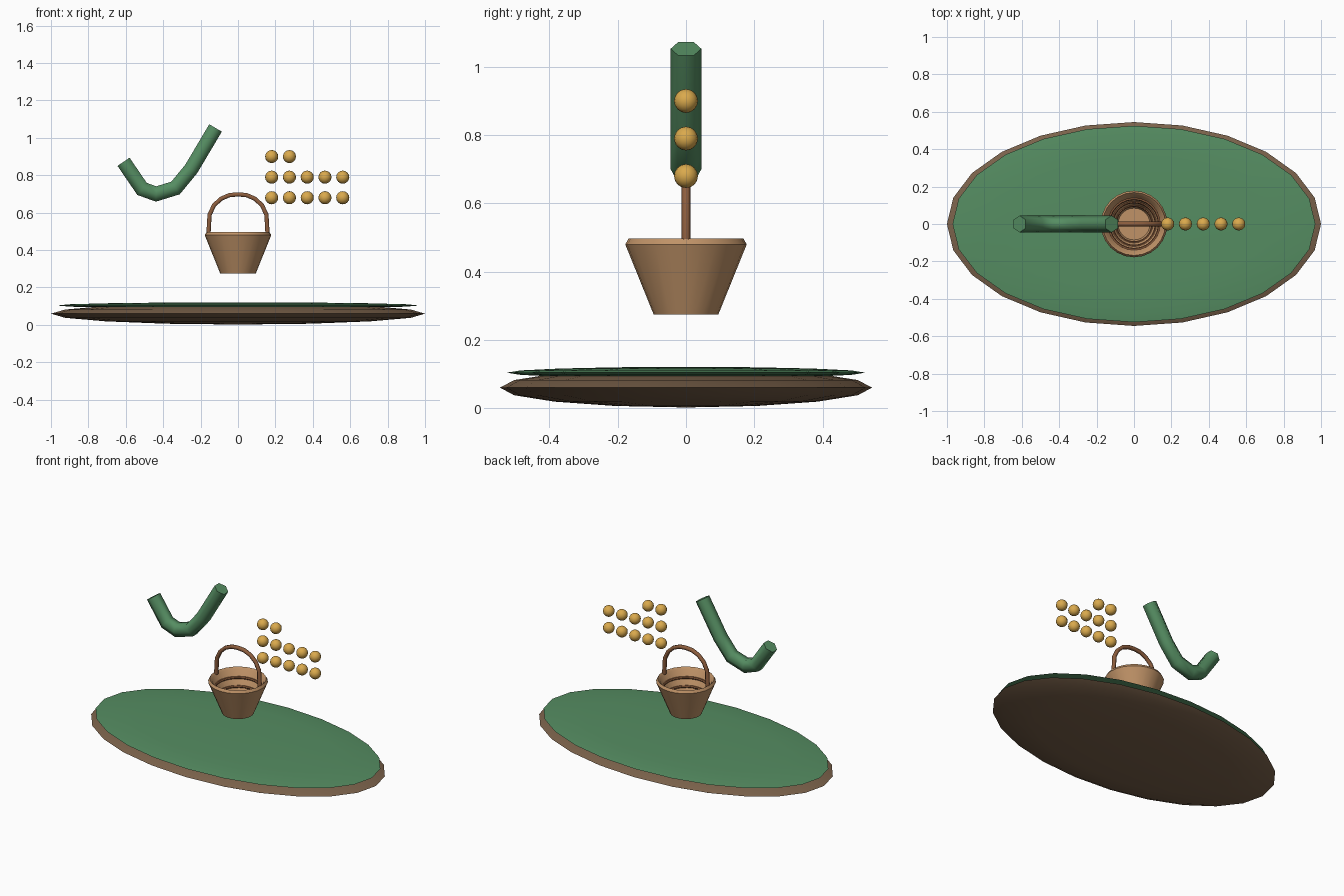
import bpy, bmesh, math
from mathutils import Vector

if "Cube" in bpy.data.objects:
    bpy.data.objects.remove(bpy.data.objects["Cube"])


def material(name, r, g, b):
    m = bpy.data.materials.new(name)
    m.diffuse_color = [(c / 255) ** 2.2 for c in (r, g, b)] + [1]
    m.use_nodes = True
    m.node_tree.nodes["Principled BSDF"].inputs["Base Color"].default_value = m.diffuse_color
    return m


GREEN = material("green", 86, 140, 98)
EARTH = material("earth", 122, 98, 76)
WICKER = material("wicker", 190, 145, 103)
WOOD = material("wood", 140, 94, 64)
GOLD = material("gold", 217, 168, 78)


def finish(bm, name, mat, angle=65):
    bmesh.ops.recalc_face_normals(bm, faces=bm.faces)
    me = bpy.data.meshes.new(name)
    bm.to_mesh(me)
    bm.free()
    me.materials.append(mat)
    ob = bpy.data.objects.new(name, me)
    bpy.context.collection.objects.link(ob)
    bpy.ops.object.select_all(action='DESELECT')
    ob.select_set(True)
    bpy.context.view_layer.objects.active = ob
    bpy.ops.object.shade_smooth_by_angle(angle=math.radians(angle))
    return ob


def ellipsoid(name, loc, radii, mat, seg, rings):
    bm = bmesh.new()
    bmesh.ops.create_uvsphere(bm, u_segments=seg, v_segments=rings, radius=1)
    bmesh.ops.scale(bm, vec=radii, verts=bm.verts)
    bmesh.ops.translate(bm, vec=loc, verts=bm.verts)
    return finish(bm, name, mat)


def bridge(bm, a, b):
    n = len(a)
    for i in range(n):
        j = (i + 1) % n
        bm.faces.new((a[i], a[j], b[j], b[i]))


def lathe(name, profile, mat, seg=24, closed=False):
    bm = bmesh.new()
    rings = [[bm.verts.new((r * math.cos(2 * math.pi * i / seg),
                            r * math.sin(2 * math.pi * i / seg), z))
              for i in range(seg)] for r, z in profile]
    for a, b in zip(rings, rings[1:]):
        bridge(bm, a, b)
    if closed:
        bridge(bm, rings[-1], rings[0])
    else:
        bm.faces.new(rings[0])
        bm.faces.new(rings[-1])
    return finish(bm, name, mat, 35)


def tube(name, path, radius, mat, sides=6):
    # Sweep a polygon along a path in the x-z plane with mitred joints
    pts = [Vector((x, 0, z)) for x, z in path]
    bm = bmesh.new()
    rings = []
    for i, p in enumerate(pts):
        d0 = (p - pts[max(i - 1, 0)]).normalized()
        d1 = (pts[min(i + 1, len(pts) - 1)] - p).normalized()
        t = (d0 + d1).normalized()
        n = Vector((-t.z, 0, t.x)) / max(t.dot(d0), t.dot(d1))
        rings.append([bm.verts.new(
            p + radius * (Vector((0, math.cos(a), 0)) + n * math.sin(a)))
            for a in (2 * math.pi * k / sides for k in range(sides))])
    for a, b in zip(rings, rings[1:]):
        bridge(bm, a, b)
    bm.faces.new(rings[0])
    bm.faces.new(rings[-1])
    return finish(bm, name, mat)


# Oval ground with a thin grass cap
ellipsoid("ground_base", (0, 0, 0.06), (1, 0.545, 0.058), EARTH, 24, 8)
ellipsoid("grass_top", (0, 0, 0.104), (0.97, 0.525, 0.017), GREEN, 24, 8)

# Hollow basket
lathe("basket", [(0.095, 0.275), (0.178, 0.48), (0.168, 0.497),
                 (0.155, 0.485), (0.085, 0.305)], WICKER)

# Woven bands inside the basket
for k, (R, z) in enumerate([(0.1, 0.34), (0.119, 0.39), (0.136, 0.44)]):
    lathe(f"basket_band_{k + 1}",
          [(R + 0.008 * math.cos(a * math.pi / 3),
            z + 0.008 * math.sin(a * math.pi / 3)) for a in range(6)],
          WOOD, closed=True)

# Arched handle
half = [(-0.158, 0.485), (-0.152, 0.59), (-0.128, 0.64),
        (-0.09, 0.675), (-0.045, 0.694)]
tube("basket_handle", half + [(0, 0.698)] + [(-x, z) for x, z in half[::-1]],
     0.013, WOOD)

# Curved floating tube
tube("curved_tube", [(-0.612, 0.872), (-0.513, 0.727), (-0.438, 0.7),
                     (-0.334, 0.732), (-0.25, 0.834), (-0.12, 1.053)],
     0.045, GREEN)

# Rows of golden balls
for row, (z, count) in enumerate([(0.9, 2), (0.79, 5), (0.68, 5)]):
    for i in range(count):
        ellipsoid(f"ball_{row + 1}_{i + 1}", (0.18 + 0.095 * i, 0, z),
                  (0.035, 0.035, 0.035), GOLD, 16, 8)
